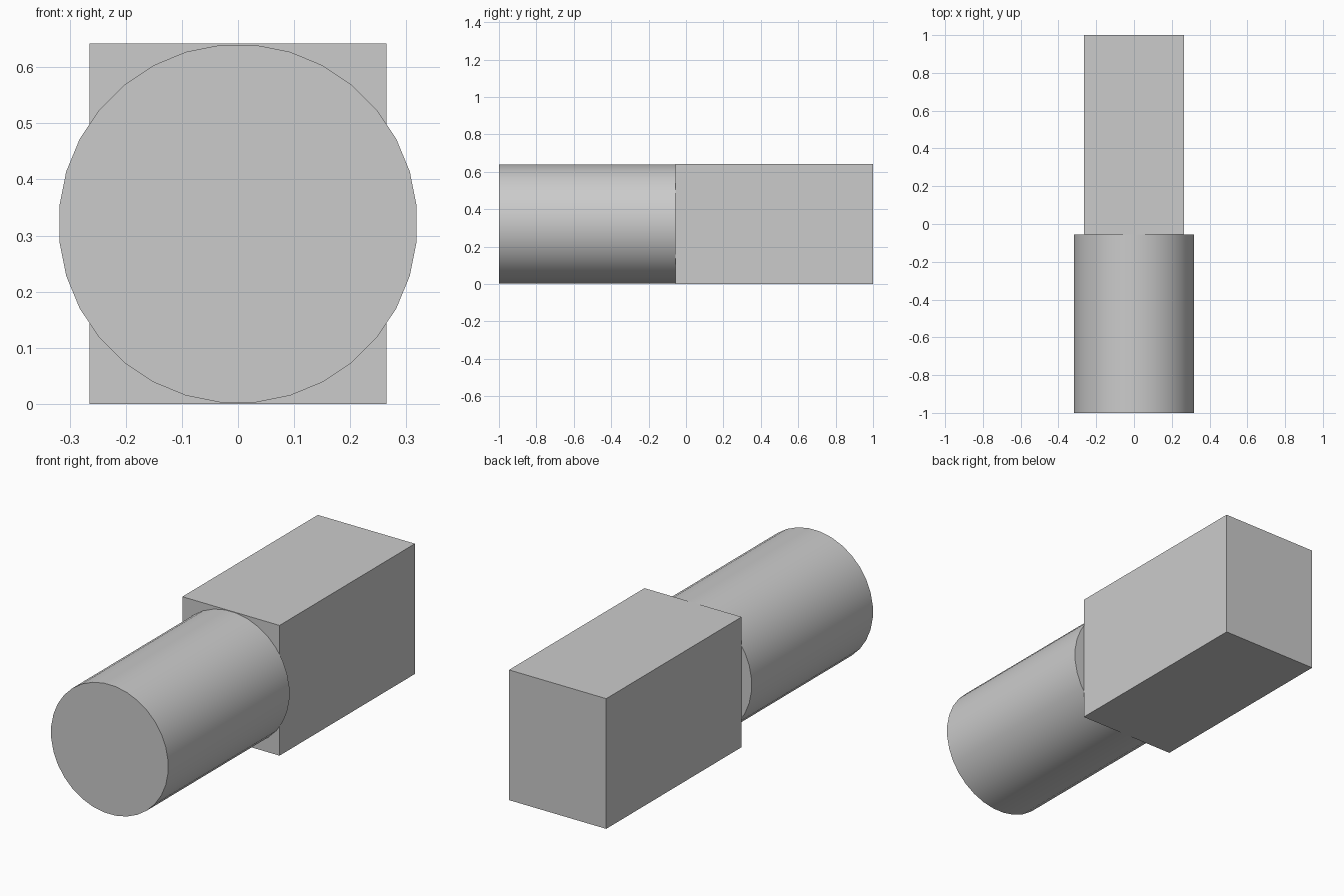
import bpy
import math

cube = bpy.data.objects.get("Cube")
if cube:
    bpy.data.objects.remove(cube, do_unlink=True)

HEIGHT = 0.642
JOINT_Y = -0.055

grey = bpy.data.materials.new("plain grey")
grey.use_nodes = True
colour = (0.6, 0.6, 0.6, 1)
grey.diffuse_color = colour
grey.node_tree.nodes["Principled BSDF"].inputs["Base Color"].default_value = colour


def finish(name):
    obj = bpy.context.object
    obj.name = name
    obj.data.materials.append(grey)
    bpy.ops.object.transform_apply(location=False, rotation=True, scale=True)
    return obj


# Rectangular block at the back
bpy.ops.mesh.primitive_cube_add(size=1, location=(0, (1 + JOINT_Y) / 2, HEIGHT / 2))
bpy.context.object.scale = (0.53, 1 - JOINT_Y, HEIGHT)
finish("rear_block")

# Round shaft at the front, with a flat facet on top
bpy.ops.mesh.primitive_cylinder_add(
    vertices=32, radius=0.32, depth=1 + JOINT_Y,
    location=(0, (JOINT_Y - 1) / 2, HEIGHT / 2))
bpy.context.object.rotation_euler = (math.pi / 2, math.pi / 32, 0)
finish("front_shaft")
bpy.ops.object.shade_smooth_by_angle(angle=math.radians(30))
